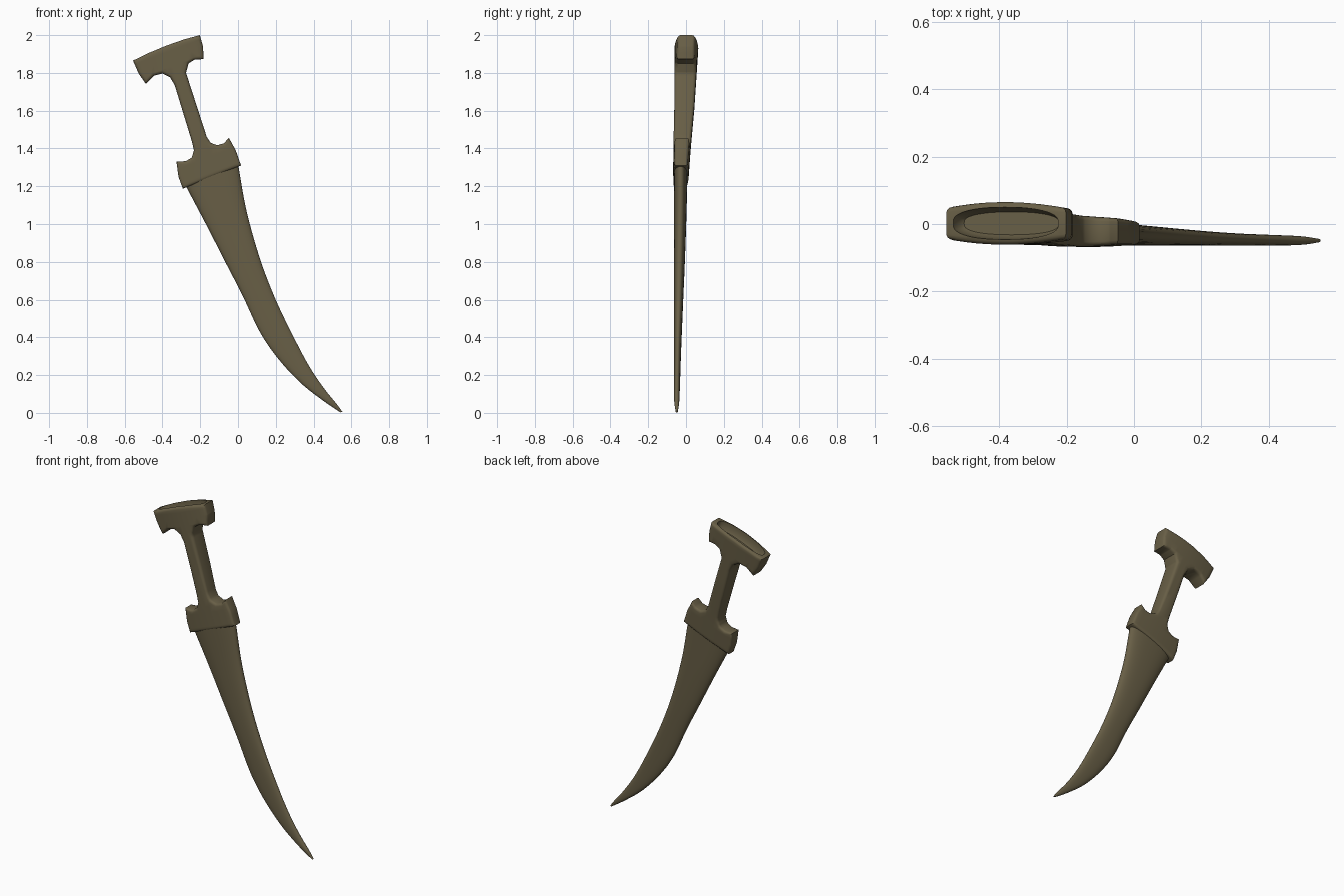
import bpy, bmesh, math
from mathutils import Vector

if "Cube" in bpy.data.objects:
    bpy.data.objects.remove(bpy.data.objects["Cube"])

# One bronze-brown colour for the whole dagger
mat = bpy.data.materials.new("olive bronze")
mat.diffuse_color = (0.14, 0.115, 0.062, 1)
mat.use_nodes = True
mat.node_tree.nodes["Principled BSDF"].inputs["Base Color"].default_value = mat.diffuse_color

E = Vector((0.935, 0, 0.355))    # across the handle
A = Vector((-0.355, 0, 0.935))   # along the handle
MID = 0.325                      # handle centre line, measured along E


def lerp_table(table, s):
    """Piecewise-linear lookup of (key, value, value) rows."""
    if s <= table[0][0]:
        return table[0][1:]
    for p, q in zip(table, table[1:]):
        if s <= q[0]:
            k = (s - p[0]) / (q[0] - p[0])
            return [a + (b - a) * k for a, b in zip(p[1:], q[1:])]
    return table[-1][1:]


def catmull(rows, steps):
    """Smooth a list of number rows."""
    out = []
    n = len(rows)
    for i in range(n - 1):
        p = [rows[max(i - 1, 0)], rows[i], rows[i + 1], rows[min(i + 2, n - 1)]]
        for j in range(steps):
            t = j / steps
            out.append([0.5 * (2 * b + (c - a) * t + (2 * a - 5 * b + 4 * c - d) * t * t
                               + (3 * b - a - 3 * c + d) * t ** 3) for a, b, c, d in zip(*p)])
    out.append(list(rows[-1]))
    return out


def ring(n, power):
    """Unit superellipse points."""
    pts = []
    for i in range(n):
        c, s = math.cos(2 * math.pi * i / n), math.sin(2 * math.pi * i / n)
        pts.append((math.copysign(abs(c) ** (2 / power), c), math.copysign(abs(s) ** (2 / power), s)))
    return pts


def loft(name, rings):
    bm = bmesh.new()
    vs = [[bm.verts.new(p) for p in r] for r in rings]
    n = len(vs[0])
    for a, b in zip(vs, vs[1:]):
        for i in range(n):
            bm.faces.new((a[i], a[(i + 1) % n], b[(i + 1) % n], b[i]))
    bm.faces.new(vs[0])
    bm.faces.new(vs[-1])
    return finish(name, bm)


def finish(name, bm):
    bmesh.ops.recalc_face_normals(bm, faces=bm.faces[:])
    me = bpy.data.meshes.new(name)
    bm.to_mesh(me)
    bm.free()
    ob = bpy.data.objects.new(name, me)
    bpy.context.collection.objects.link(ob)
    me.materials.append(mat)
    return ob


def smooth(ob, angle):
    bpy.ops.object.select_all(action='DESELECT')
    ob.select_set(True)
    bpy.context.view_layer.objects.active = ob
    bpy.ops.object.shade_smooth_by_angle(angle=math.radians(angle))


# Curved blade: left x, z, right x, z, centre y, half thickness
blade_rows = [
    (-0.30, 1.25, -0.01, 1.36, -0.028, 0.037),
    (-0.265, 1.18, 0.005, 1.29, -0.029, 0.036),
    (-0.17, 1.00, 0.045, 1.07, -0.031, 0.033),
    (-0.06, 0.785, 0.115, 0.82, -0.035, 0.029),
    (0.025, 0.62, 0.195, 0.61, -0.039, 0.025),
    (0.115, 0.43, 0.285, 0.42, -0.043, 0.021),
    (0.21, 0.29, 0.375, 0.25, -0.046, 0.018),
    (0.33, 0.16, 0.455, 0.13, -0.048, 0.016),
    (0.45, 0.065, 0.52, 0.05, -0.049, 0.013),
    (0.542, 0.003, 0.553, 0.005, -0.049, 0.005)]
rings = []
for lx, lz, rx, rz, cy, h in catmull(blade_rows, 5):
    rings.append([((lx + rx) / 2 + (rx - lx) / 2 * u, cy + h * v, (lz + rz) / 2 + (rz - lz) / 2 * u)
                  for u, v in ring(32, 2.4)])
blade = loft("blade", rings)
smooth(blade, 50)

# Handle outline: guard, grip and flared pommel in one profile (x, z)
outline = [
    (-0.292, 1.187), (-0.315, 1.25), (-0.326, 1.33), (-0.275, 1.333), (-0.245, 1.352), (-0.233, 1.39),
    (-0.245, 1.44), (-0.335, 1.735), (-0.36, 1.777), (-0.40, 1.797), (-0.445, 1.785), (-0.488, 1.742),
    (-0.525, 1.795), (-0.556, 1.865), (-0.47, 1.907), (-0.38, 1.945), (-0.29, 1.976), (-0.202, 2.0),
    (-0.185, 1.94), (-0.182, 1.873), (-0.23, 1.87), (-0.262, 1.85), (-0.275, 1.80),
    (-0.165, 1.46), (-0.145, 1.43), (-0.11, 1.417), (-0.075, 1.427), (-0.048, 1.456),
    (-0.012, 1.39), (0.016, 1.31)]
bm = bmesh.new()
front = bm.faces.new([bm.verts.new((x, -0.05, z)) for x, z in outline])
ext = bmesh.ops.extrude_face_region(bm, geom=[front], use_keep_orig=True)
for v in ext["geom"]:
    if isinstance(v, bmesh.types.BMVert):
        v.co.y = 0.05
bmesh.ops.recalc_face_normals(bm, faces=bm.faces[:])
rim = [e for e in bm.edges if abs(e.verts[0].co.y - e.verts[1].co.y) < 1e-5]
bmesh.ops.bevel(bm, geom=rim, offset=0.015, segments=3, profile=0.5, affect='EDGES', clamp_overlap=True)
# Slice it into a grid so the thickness can swell and taper
cuts = [(A, 1.20 + 0.04 * i) for i in range(20)] + [(E, MID - 0.18 + 0.03 * i) for i in range(13)]
for axis, d in cuts:
    bmesh.ops.bisect_plane(bm, geom=bm.verts[:] + bm.edges[:] + bm.faces[:], dist=1e-5,
                           plane_co=axis * d, plane_no=axis)
shape = [(1.216, -0.027, 0.041), (1.38, -0.021, 0.046), (1.6, -0.009, 0.053), (1.94, 0.002, 0.063)]
for v in bm.verts:
    cy, h = lerp_table(shape, v.co.dot(A))
    lens = 1 - 0.27 * min(1.1, abs(v.co.dot(E) - MID) / 0.19) ** 2
    v.co.y = cy + v.co.y / 0.05 * h * lens
handle = finish("handle", bm)

# Hollow dish in the top of the pommel
rings = []
for s, w, t in [(1.895, 0.150, 0.034), (1.905, 0.158, 0.041), (1.935, 0.166, 0.047), (2.0, 0.17, 0.05)]:
    rings.append([A * s + E * (0.331 + w * u) + Vector((0, 0.002 + t * v * (1 - 0.2 * u * u), 0))
                  for u, v in ring(40, 3.2)])
cutter = loft("dish_cutter", rings)
cutter.hide_render = True
mod = handle.modifiers.new("dish", 'BOOLEAN')
mod.operation = 'DIFFERENCE'
mod.object = cutter
mod.solver = 'EXACT'
bpy.context.view_layer.objects.active = handle
bpy.ops.object.modifier_apply(modifier="dish")
bpy.data.objects.remove(cutter)
smooth(handle, 40)
